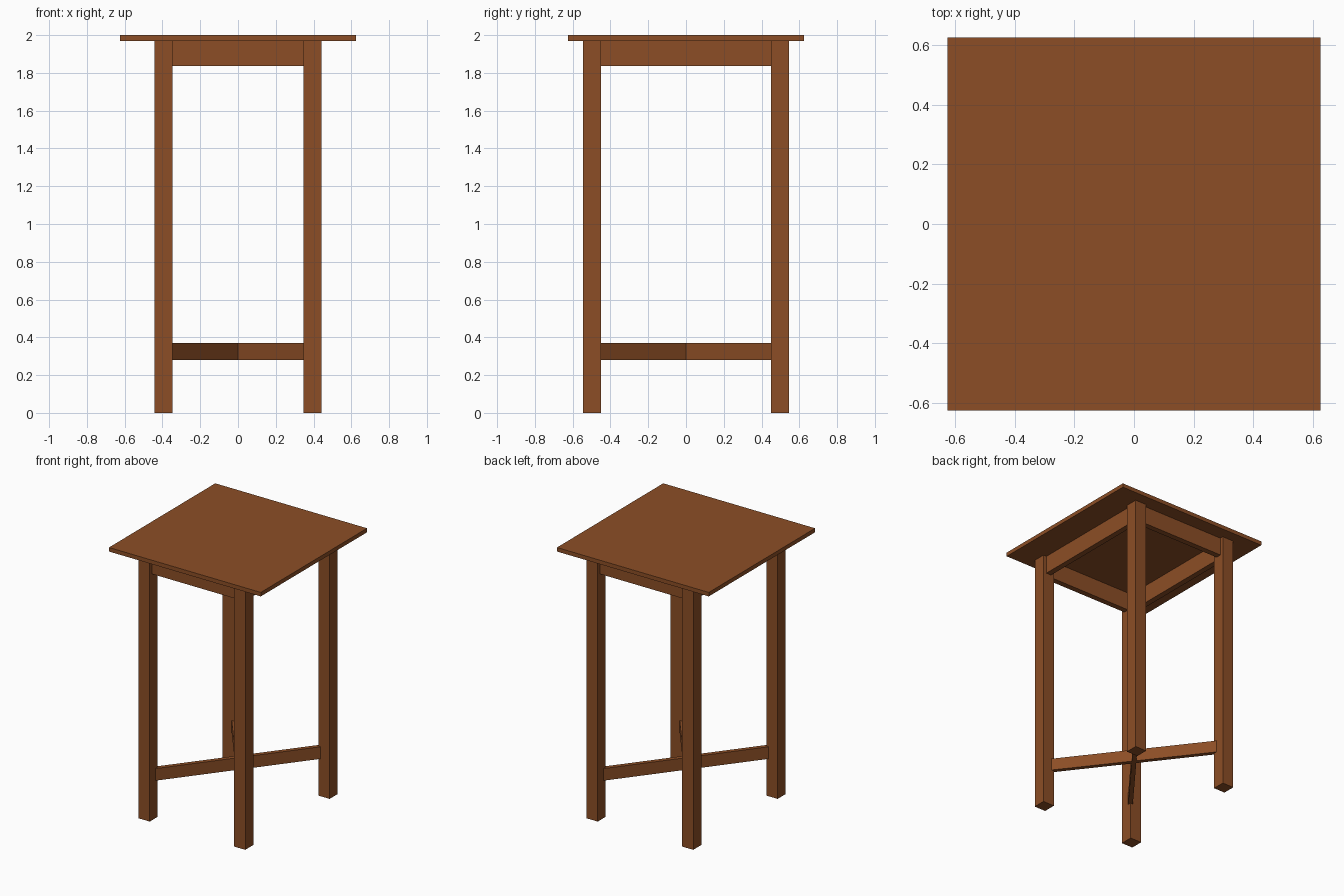
import bpy, bmesh, math
from mathutils import Matrix, Vector

if "Cube" in bpy.data.objects:
    bpy.data.objects.remove(bpy.data.objects["Cube"])

wood = bpy.data.materials.new("brown wood")
wood.diffuse_color = (0.262, 0.076, 0.019, 1.0)
wood.use_nodes = True
wood.node_tree.nodes["Principled BSDF"].inputs["Base Color"].default_value = wood.diffuse_color


def box(name, centre, size, angle=0.0):
    """Box of given size, turned about z by angle."""
    bm = bmesh.new()
    bmesh.ops.create_cube(bm, size=1.0)
    bmesh.ops.scale(bm, vec=Vector(size), verts=bm.verts)
    bmesh.ops.rotate(bm, cent=(0, 0, 0), matrix=Matrix.Rotation(angle, 3, 'Z'), verts=bm.verts)
    bmesh.ops.translate(bm, vec=Vector(centre), verts=bm.verts)
    mesh = bpy.data.meshes.new(name)
    bm.to_mesh(mesh)
    bm.free()
    mesh.materials.append(wood)
    ob = bpy.data.objects.new(name, mesh)
    bpy.context.collection.objects.link(ob)
    return ob


TOP_Z = 1.97                 # underside of the table top
LEG = 0.094                  # leg width
LX, LY = 0.394, 0.497        # leg centres
IX, IY = LX - LEG / 2, LY - LEG / 2   # inner leg faces
APRON_Z, APRON_T = 1.836, 0.042

# Table top
box("table_top", (0, 0, (2 + TOP_Z) / 2), (1.252, 1.252, 2 - TOP_Z))

# Four square legs
for sx, side in ((-1, "left"), (1, "right")):
    for sy, end in ((-1, "front"), (1, "back")):
        box(f"{end}_{side}_leg", (sx * LX, sy * LY, TOP_Z / 2), (LEG, LEG, TOP_Z))

# Aprons between the legs
az, ah = (TOP_Z + APRON_Z) / 2, TOP_Z - APRON_Z
for s, x_name, y_name in ((-1, "left", "front"), (1, "right", "back")):
    box(f"{y_name}_apron", (0, s * LY, az), (2 * IX, APRON_T, ah))
    box(f"{x_name}_apron", (s * LX, 0, az), (APRON_T, 2 * IY, ah))

# Diagonal cross stretchers, let slightly into the legs
length = 2 * math.hypot(IX, IY) + 0.05
diag = math.atan2(IY, IX)
for s, name in ((1, "rising_stretcher"), (-1, "falling_stretcher")):
    box(name, (0, 0, 0.324), (length, 0.032, 0.09), s * diag)
